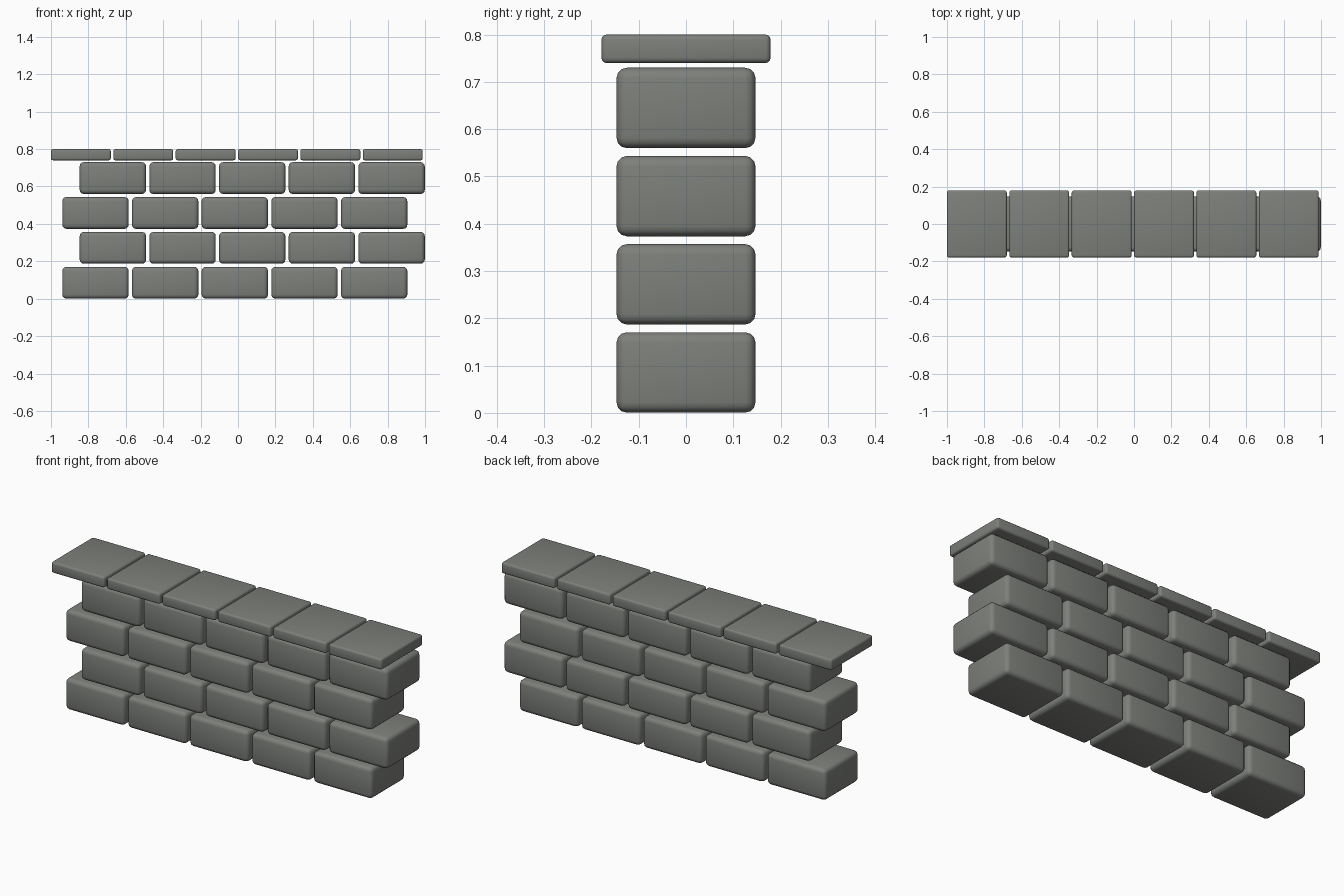
import bpy

if "Cube" in bpy.data.objects:
    bpy.data.objects.remove(bpy.data.objects["Cube"])

stone = bpy.data.materials.new("grey stone")
stone.diffuse_color = (0.205, 0.215, 0.198, 1)
stone.use_nodes = True
stone.node_tree.nodes["Principled BSDF"].inputs["Base Color"].default_value = stone.diffuse_color


def block(name, centre, size, radius):
    """Rounded stone block."""
    bpy.ops.mesh.primitive_cube_add(size=1, location=centre)
    ob = bpy.context.object
    ob.name = name
    ob.scale = size
    bpy.ops.object.transform_apply(location=False, rotation=False, scale=True)
    ob.data.materials.append(stone)
    bev = ob.modifiers.new("rounded edges", 'BEVEL')
    bev.width = radius
    bev.segments = 3
    bpy.ops.object.modifier_apply(modifier=bev.name)
    bpy.ops.object.shade_smooth_by_angle(angle=0.6)


# Four staggered courses of bricks
for row in range(4):
    start = -0.762 if row % 2 == 0 else -0.669
    for i in range(5):
        block(f"brick_{row + 1}_{i + 1}",
              (start + i * 0.3725, 0, 0.0855 + row * 0.1865),
              (0.355, 0.294, 0.17), 0.022)

# Row of thin overhanging capstones
for i in range(6):
    block(f"capstone_{i + 1}", (-0.84 + i * 0.3335, 0, 0.77),
          (0.32, 0.358, 0.06), 0.011)
